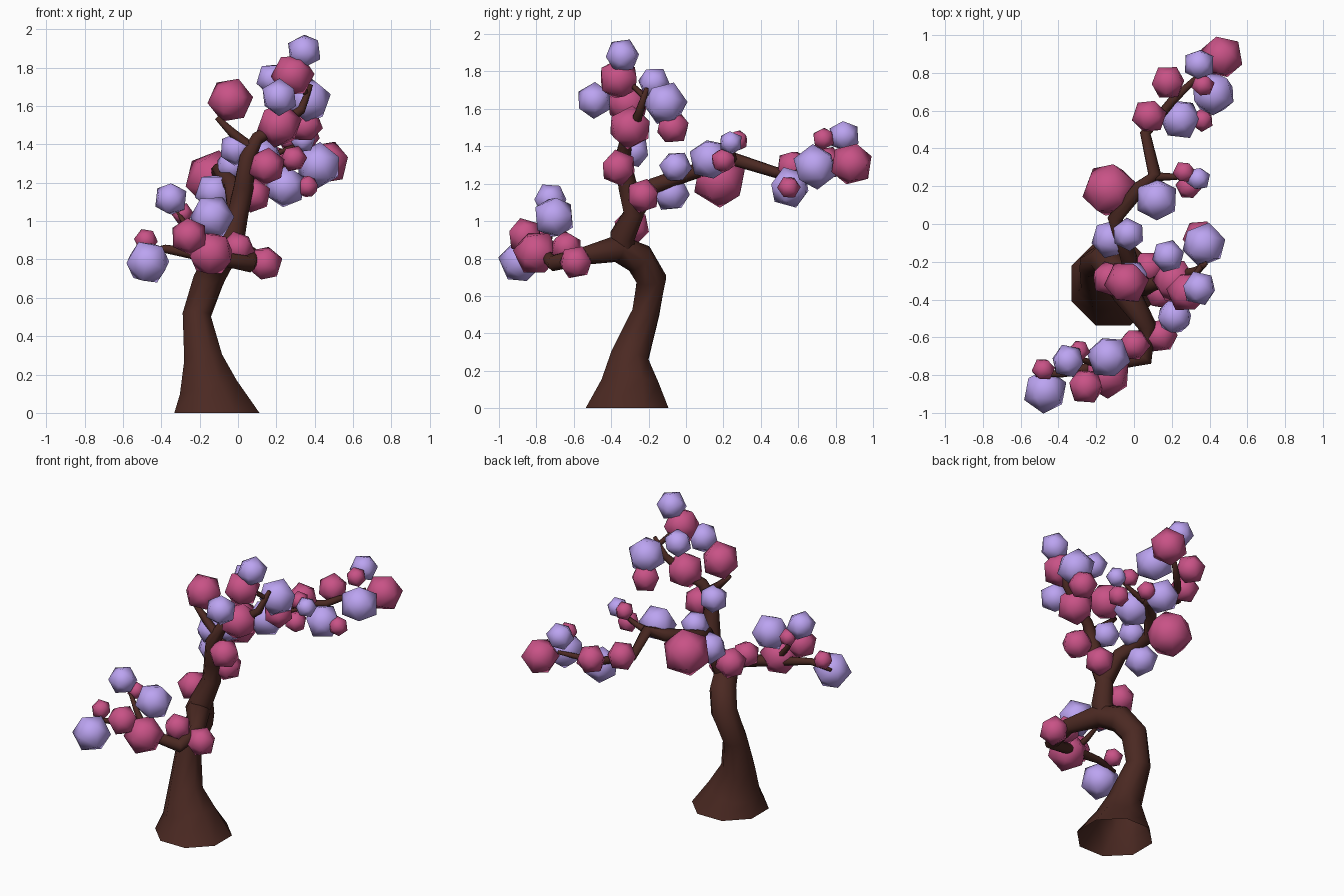
import bpy, bmesh, math, random
from mathutils import Vector, Euler

random.seed(4)

def material(name, rgb):
    m = bpy.data.materials.new(name)
    m.diffuse_color = (*rgb, 1)
    return m

BARK = material("bark", (0.07, 0.022, 0.016))
PINK = material("pink_blossom", (0.58, 0.085, 0.24))
LILAC = material("lilac_blossom", (0.50, 0.37, 0.88))

def finish(name, bm, mat):
    bmesh.ops.recalc_face_normals(bm, faces=bm.faces)
    for f in bm.faces:
        f.smooth = True
    me = bpy.data.meshes.new(name)
    bm.to_mesh(me)
    bm.free()
    me.materials.append(mat)
    ob = bpy.data.objects.new(name, me)
    bpy.context.collection.objects.link(ob)
    return ob

def limb(name, path, sides=8):
    """Tapered tube through (x, y, z, radius) points, open at the start."""
    bm = bmesh.new()
    pts = [Vector(p[:3]) for p in path]
    ref, last = Vector((1, 0, 0)), None
    for i, p in enumerate(pts):
        d = (pts[min(i + 1, len(pts) - 1)] - pts[max(i - 1, 0)]).normalized()
        if i == 0 and p.z == 0:
            d = Vector((0, 0, 1))          # keep the foot flat on the ground
        if abs(ref.dot(d)) > 0.95:
            ref = Vector((0, 0, 1))
        u = (ref - d * ref.dot(d)).normalized()
        v = d.cross(u)
        ref = u
        ring = []
        for k in range(sides):
            a = 2 * math.pi * (k + 0.5) / sides
            ring.append(bm.verts.new(p + (u * math.cos(a) + v * math.sin(a)) * path[i][3]))
        if last:
            for k in range(sides):
                n = (k + 1) % sides
                bm.faces.new((last[k], last[n], ring[n], ring[k]))
        last = ring
    bm.faces.new(last)
    return finish(name, bm, BARK)

# Trunk, bending forward into the low front branch
limb("trunk", [(-.11, -.315, 0, .24), (-.155, -.30, .13, .165), (-.18, -.30, .28, .108),
               (-.215, -.215, .51, .078), (-.155, -.185, .69, .085), (-.10, -.25, .80, .085),
               (-.04, -.37, .855, .075), (.07, -.54, .815, .05), (.06, -.71, .775, .043),
               (-.12, -.74, .81, .035), (-.38, -.79, .855, .022), (-.52, -.80, .83, .010)])
# Upper leader
limb("upper_branch", [(-.07, -.34, .83, .075), (-.03, -.34, .92, .07), (.0, -.28, 1.04, .058),
                      (.03, -.31, 1.18, .055), (.05, -.34, 1.33, .045), (.10, -.32, 1.43, .036),
                      (.22, -.28, 1.50, .03), (.33, -.25, 1.58, .024), (.38, -.21, 1.71, .012)])
# Rear branch
limb("rear_branch", [(.0, -.29, 1.03, .055), (-.03, -.17, 1.19, .045), (-.10, .03, 1.26, .042),
                     (.03, .19, 1.30, .04), (.11, .26, 1.33, .036), (.06, .48, 1.26, .03),
                     (.20, .65, 1.25, .024), (.38, .82, 1.33, .012)])
# Twigs
limb("front_twig", [(-.16, -.75, .83, .025), (-.24, -.73, .93, .018), (-.33, -.70, 1.07, .009)], 6)
limb("crown_twig", [(.07, -.33, 1.38, .03), (-.03, -.31, 1.46, .025), (-.11, -.31, 1.54, .014)], 6)
limb("top_twig", [(.36, -.22, 1.66, .016), (.30, -.30, 1.74, .014), (.32, -.34, 1.85, .008)], 6)
limb("rear_twig", [(.10, .25, 1.32, .025), (.20, .25, 1.35, .018), (.31, .25, 1.40, .009)], 6)

# Blossom clusters: (x, y, z, radius)
pink = [
    (.285, -.36, 1.76, .11), (-.04, -.31, 1.63, .115), (.215, -.30, 1.50, .115),
    (.35, -.07, 1.50, .09), (.15, -.36, 1.285, .095), (-.13, .18, 1.22, .145),
    (.265, .275, 1.43, .058), (.29, .20, 1.325, .068), (.08, -.23, 1.135, .09),
    (-.13, -.29, .97, .095), (.08, .57, 1.29, .09), (.36, .55, 1.18, .06),
    (.18, .75, 1.31, .09), (.365, .735, 1.44, .06), (.465, .885, 1.305, .113),
    (-.48, -.77, .90, .06), (-.29, -.67, 1.04, .055), (-.255, -.86, .92, .095),
    (-.14, -.80, .83, .12), (0, -.64, .86, .085), (.14, -.59, .78, .09)]
lilac = [
    (.345, -.34, 1.885, .09), (.18, -.17, 1.74, .085), (.37, -.11, 1.63, .115),
    (.215, -.49, 1.645, .094), (-.01, -.28, 1.375, .086), (-.03, -.055, 1.29, .085),
    (-.125, -.08, 1.15, .10), (.12, .13, 1.33, .112), (.34, .24, 1.42, .063),
    (.245, .555, 1.18, .108), (.42, .69, 1.29, .117), (.345, .845, 1.455, .083),
    (-.47, -.885, .785, .115), (-.35, -.725, 1.115, .087), (-.135, -.705, 1.02, .113)]

def blossoms(name, mat, spots):
    for x, y, z, r in spots:
        bm = bmesh.new()
        bmesh.ops.create_icosphere(bm, subdivisions=1, radius=r * 1.05)
        rot = Euler([random.uniform(0, math.tau) for _ in range(3)]).to_matrix()
        bmesh.ops.rotate(bm, cent=(0, 0, 0), matrix=rot, verts=bm.verts)
        finish(name, bm, mat).location = (x, y, z)

blossoms("pink_blossom", PINK, pink)
blossoms("lilac_blossom", LILAC, lilac)
